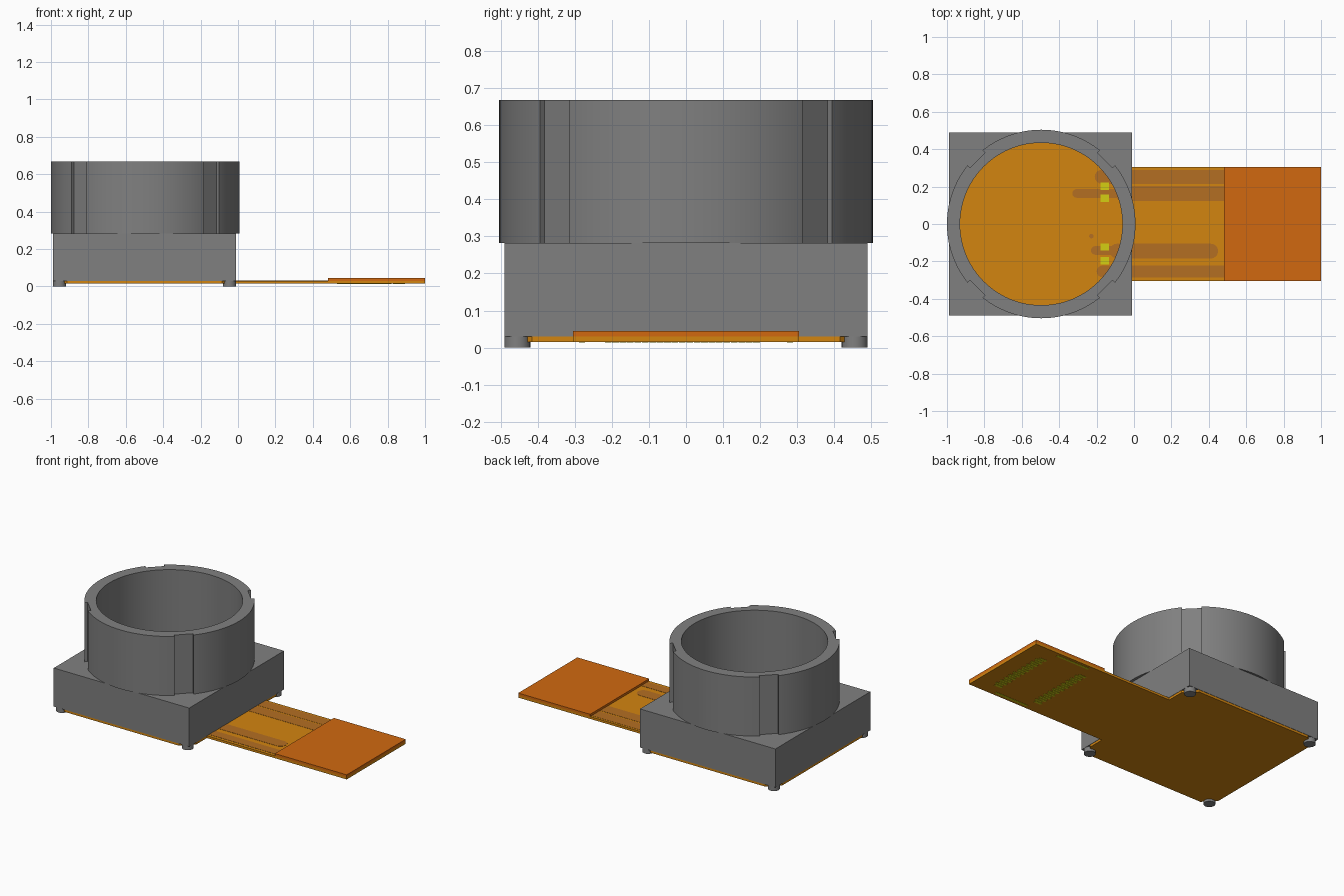
import bpy, bmesh, math
from mathutils import Matrix

cube = bpy.data.objects.get("Cube")
if cube:
    bpy.data.objects.remove(cube, do_unlink=True)


def material(name, rgb):
    m = bpy.data.materials.new(name)
    m.use_nodes = True
    m.diffuse_color = (*rgb, 1)
    m.node_tree.nodes["Principled BSDF"].inputs["Base Color"].default_value = (*rgb, 1)
    return m


GREY = material("housing grey", (0.216, 0.216, 0.216))
AMBER = material("flex amber", (0.65, 0.235, 0.005))
ORANGE = material("stiffener orange", (0.64, 0.141, 0.005))
BROWN = material("trace brown", (0.456, 0.156, 0.016))
YELLOW = material("pad yellow", (0.66, 0.62, 0.006))


def finish(name, bm, mat):
    bmesh.ops.recalc_face_normals(bm, faces=bm.faces)
    me = bpy.data.meshes.new(name)
    bm.to_mesh(me)
    bm.free()
    me.materials.append(mat)
    ob = bpy.data.objects.new(name, me)
    bpy.context.collection.objects.link(ob)
    return ob


def add_box(bm, x0, x1, y0, y1, z0, z1):
    mat = (Matrix.Translation(((x0 + x1) / 2, (y0 + y1) / 2, (z0 + z1) / 2))
           @ Matrix.Diagonal((x1 - x0, y1 - y0, z1 - z0, 1)))
    bmesh.ops.create_cube(bm, size=1, matrix=mat)


def box(name, mat, *dims):
    bm = bmesh.new()
    add_box(bm, *dims)
    return finish(name, bm, mat)


def prism(name, mat, outline, z0, z1):
    bm = bmesh.new()
    face = bm.faces.new([bm.verts.new((x, y, z0)) for x, y in outline])
    ext = bmesh.ops.extrude_face_region(bm, geom=[face])
    top = [v for v in ext["geom"] if isinstance(v, bmesh.types.BMVert)]
    bmesh.ops.translate(bm, verts=top, vec=(0, 0, z1 - z0))
    return finish(name, bm, mat)


def cylinder(name, mat, x, y, r, z0, z1, n):
    pts = [(x + r * math.cos(2 * math.pi * i / n), y + r * math.sin(2 * math.pi * i / n))
           for i in range(n)]
    return prism(name, mat, pts, z0, z1)


def capsule(x0, x1, y0, y1, n=8):
    # Strip outline with two half-round ends
    r, yc = (y1 - y0) / 2, (y0 + y1) / 2
    pts = []
    for cx, start in ((x1 - r, -90), (x0 + r, 90)):
        for i in range(n + 1):
            a = math.radians(start + 180 * i / n)
            pts.append((cx + r * math.cos(a), yc + r * math.sin(a)))
    return pts


def select_only(ob):
    bpy.ops.object.select_all(action='DESELECT')
    ob.select_set(True)
    bpy.context.view_layer.objects.active = ob


def smooth(ob):
    select_only(ob)
    bpy.ops.object.shade_smooth_by_angle(angle=math.radians(30))


def cut(ob, cutter):
    select_only(ob)
    mod = ob.modifiers.new("cut", 'BOOLEAN')
    mod.operation, mod.solver, mod.object = 'DIFFERENCE', 'EXACT', cutter
    bpy.ops.object.modifier_apply(modifier=mod.name)


CX = -0.496  # barrel axis

# Square housing and round barrel sharing one bore
housing = box("housing", GREY, -0.99, -0.01, -0.49, 0.49, 0.03, 0.282)
barrel = cylinder("barrel", GREY, CX, 0, 0.504, 0.282, 0.668, 128)
bore = cylinder("bore_cutter", GREY, CX, 0, 0.434, -0.2, 1.0, 96)
cut(housing, bore)
cut(barrel, bore)

# Four diagonal grooves along the barrel
bm = bmesh.new()
for k in range(4):
    groove = bmesh.ops.create_cube(bm, size=1, matrix=Matrix.Translation((CX, 0, 0.5))
                                   @ Matrix.Rotation(math.radians(45 + 90 * k), 4, 'Z')
                                   @ Matrix.Translation((0.532, 0, 0))
                                   @ Matrix.Diagonal((0.1, 0.114, 1, 1)))
grooves = finish("groove_cutter", bm, GREY)
cut(barrel, grooves)
for helper in (bore, grooves):
    bpy.data.objects.remove(helper, do_unlink=True)
smooth(housing)
smooth(barrel)

# Locating feet at the corners
for sx, side in ((-0.955, "right"), (-0.045, "left")):
    for sy, end in ((-0.455, "front"), (0.455, "back")):
        smooth(cylinder(f"foot_{end}_{side}", GREY, sx, sy, 0.035, 0, 0.031, 24))

# Flexible board: chamfered square with a tail
half = [(1.0, 0.305), (-0.012, 0.305), (-0.012, 0.415), (-0.085, 0.488),
        (-0.915, 0.488), (-0.988, 0.415)]
outline = half + [(x, -y) for x, y in reversed(half)]
prism("flex_board", AMBER, outline, 0.015, 0.03)
box("tail_stiffener", ORANGE, 0.48, 1.0, -0.305, 0.305, 0.03, 0.045)

# Copper traces on the upper face
traces = [(-0.21, 0.52, 0.215, 0.29), (-0.33, 0.10, 0.14, 0.187), (-0.10, 0.52, 0.122, 0.203),
          (-0.23, 0.20, -0.165, -0.118), (-0.13, 0.45, -0.185, -0.105),
          (-0.20, 0.52, -0.285, -0.222), (-0.24, -0.216, -0.077, -0.053)]
for i, t in enumerate(traces):
    prism(f"trace_{i + 1}", BROWN, capsule(*t), 0.0295, 0.031 + i * 0.0001)

# Solder pads inside the bore
bm = bmesh.new()
for y in (0.203, 0.137, -0.123, -0.197):
    add_box(bm, -0.178, -0.134, y - 0.02, y + 0.02, 0.03, 0.0335)
finish("solder_pads", bm, YELLOW)

# Contact rows and side strips under the tail
bm = bmesh.new()
for x in (0.56, 0.86):
    for i in range(21):
        y = -0.21 + 0.02 * i
        shift = 0.006 if i % 2 else -0.006
        add_box(bm, x + shift - 0.026, x + shift + 0.026, y - 0.009, y + 0.009, 0.0135, 0.016)
for y in (-0.28, 0.28):
    add_box(bm, 0.58, 0.82, y - 0.008, y + 0.008, 0.0135, 0.016)
finish("tail_contacts", bm, YELLOW)
